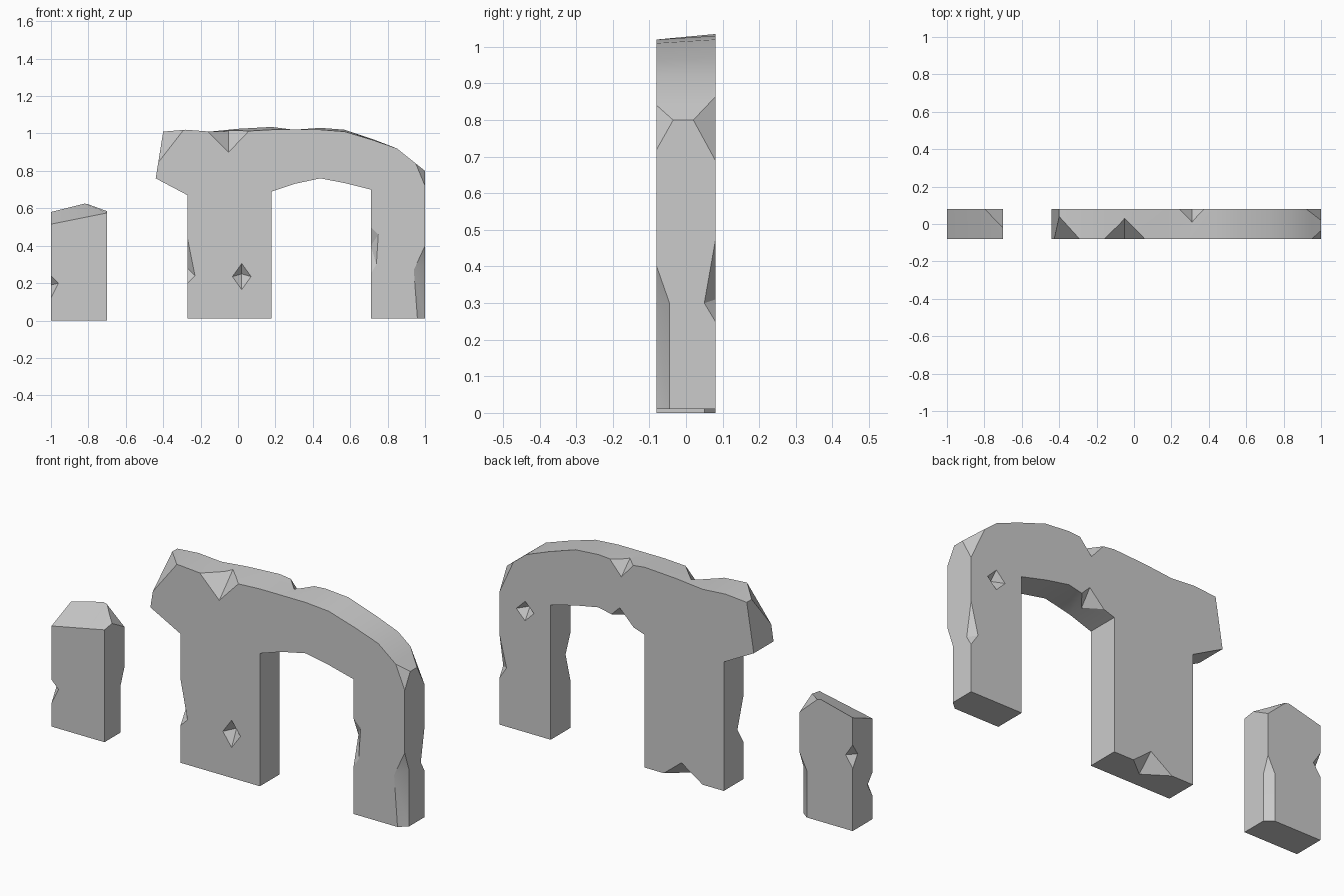
import bpy, bmesh
from mathutils import Vector

cube = bpy.data.objects.get("Cube")
if cube:
    bpy.data.objects.remove(cube, do_unlink=True)

F, B = -0.08, 0.08          # front and back planes of the wall

stone = bpy.data.materials.new("grey_stone")
stone.use_nodes = True
stone.diffuse_color = (0.6, 0.6, 0.6, 1)
stone.node_tree.nodes["Principled BSDF"].inputs["Base Color"].default_value = (0.6, 0.6, 0.6, 1)


def make_object(name, bm):
    bmesh.ops.recalc_face_normals(bm, faces=bm.faces)
    mesh = bpy.data.meshes.new(name)
    bm.to_mesh(mesh)
    bm.free()
    obj = bpy.data.objects.new(name, mesh)
    bpy.context.collection.objects.link(obj)
    mesh.materials.append(stone)
    return obj


def slab(name, outline):
    """Wall slab from (x, z) points; a third value gives a different z at the back."""
    bm = bmesh.new()
    front = [bm.verts.new((p[0], F, p[1])) for p in outline]
    back = [bm.verts.new((p[0], B, p[-1])) for p in outline]
    bm.faces.new(front)
    bm.faces.new(back[::-1])
    for i in range(len(outline)):
        j = (i + 1) % len(outline)
        bm.faces.new((front[i], back[i], back[j], front[j]))
    return make_object(name, bm)


def chip(obj, outward, *points):
    """Knock out the hull of the points, opened towards the outward direction."""
    pts = [Vector(p) for p in points]
    pts.append(sum(pts, Vector()) / len(pts) + Vector(outward).normalized() * 0.15)
    bm = bmesh.new()
    for p in pts:
        bm.verts.new(p)
    bmesh.ops.convex_hull(bm, input=bm.verts)
    cutter = make_object("chip_cutter", bm)
    cutter.hide_render = True
    mod = obj.modifiers.new("chip", 'BOOLEAN')
    mod.operation, mod.solver, mod.object = 'DIFFERENCE', 'EXACT', cutter
    bpy.context.view_layer.objects.active = obj
    bpy.ops.object.modifier_apply(modifier=mod.name)
    bpy.data.objects.remove(cutter, do_unlink=True)


def pit(obj, x, z, y, w, h):
    """Diamond pit in the front or back face."""
    s = 1 if y > 0 else -1
    chip(obj, (0, s, 0), (x - w, y, z), (x + w, y, z), (x, y, z - h), (x, y, z + h),
         (x, y - s * 0.04, z + h * 0.2))


# Broken arch: wide pillar, ragged crown and slim leg
arch = slab("broken_arch", [
    (-0.27, 0.01), (0.18, 0.01), (0.18, 0.69), (0.30, 0.73), (0.44, 0.76), (0.57, 0.735),
    (0.71, 0.70), (0.71, 0.01), (1.0, 0.01), (1.0, 0.80), (0.95, 0.84), (0.85, 0.92),
    (0.72, 0.965, 0.97), (0.57, 1.01, 1.02), (0.44, 1.02, 1.03), (0.30, 1.02),
    (0.18, 1.02, 1.035), (0.0, 1.01, 1.025), (-0.15, 1.01), (-0.28, 1.02), (-0.40, 1.01),
    (-0.44, 0.76), (-0.27, 0.67)])

# Chips along the crown
chip(arch, (-1, -1, 1), (-0.43, F, 0.84), (-0.29, F, 1.02), (-0.40, 0.04, 1.01), (-0.41, F, 1.02))
chip(arch, (0, -1, 1), (-0.16, F, 1.01), (0.06, F, 1.015), (-0.05, F, 0.90), (-0.05, 0.035, 1.02))
chip(arch, (0, 1, 1), (0.24, B, 1.03), (0.38, B, 1.03), (0.31, B, 0.95), (0.31, 0.01, 1.02))
chip(arch, (1, -1, 0.5), (0.95, F, 0.84), (1, -0.035, 0.80), (1, F, 0.72), (1, F, 0.80))
chip(arch, (1, 1, 0.5), (0.92, B, 0.865), (1, 0.02, 0.80), (1, B, 0.69), (1, B, 0.80))

# Chips under the span and under the pillar
chip(arch, (0, 1, -1), (0.24, B, 0.71), (0.37, B, 0.74), (0.32, B, 0.79), (0.30, 0.0, 0.73))
chip(arch, (0, 1, -1), (-0.15, B, 0.01), (0.07, B, 0.01), (-0.03, B, 0.09), (-0.03, 0.0, 0.01))

# Chips down the upright edges
chip(arch, (-1, -1, 0), (-0.27, F, 0.44), (-0.27, F, 0.20), (-0.23, F, 0.24), (-0.27, -0.03, 0.28))
chip(arch, (-1, -1, 0), (0.71, F, 0.50), (0.71, F, 0.25), (0.75, F, 0.46), (0.74, F, 0.30),
     (0.71, -0.04, 0.40))
chip(arch, (1, -1, 0), (1, F, 0.40), (0.94, F, 0.27), (0.96, F, 0), (1, -0.045, 0.30),
     (1, -0.045, 0), (1.1, -0.18, 0))
chip(arch, (1, 1, 0), (1, B, 0.47), (1, B, 0.25), (1, 0.05, 0.30), (0.96, B, 0.31))

# Pits in the faces
pit(arch, 0.02, 0.235, F, 0.05, 0.07)
pit(arch, 0.855, 0.63, B, 0.05, 0.05)

# Broken post standing apart, with a sloping top
post = slab("broken_post", [
    (-1, 0), (-0.7, 0), (-0.7, 0.575, 0.60), (-0.82, 0.551, 0.625), (-1, 0.515, 0.58)])
chip(post, (1, 1, 1), (-0.80, B, 0.62), (-0.7, -0.02, 0.585), (-0.7, B, 0.53), (-0.7, B, 0.62))
chip(post, (-1, -1, 0), (-1, F, 0.24), (-1, F, 0.12), (-0.96, F, 0.20), (-1, -0.04, 0.19))
chip(post, (-1, 1, 0), (-1, B, 0.44), (-1, B, 0.32), (-0.96, B, 0.38), (-1, 0.04, 0.38))
chip(post, (1, 1, 0), (-0.7, B, 0.32), (-0.74, B, 0.24), (-0.74, B, 0), (-0.7, 0.05, 0.24),
     (-0.7, 0.05, 0), (-0.6, 0.18, 0))

# Soft crown, crisp breaks
for obj in (arch, post):
    bpy.ops.object.select_all(action='DESELECT')
    obj.select_set(True)
    bpy.context.view_layer.objects.active = obj
    bpy.ops.object.shade_smooth_by_angle(angle=0.45)
